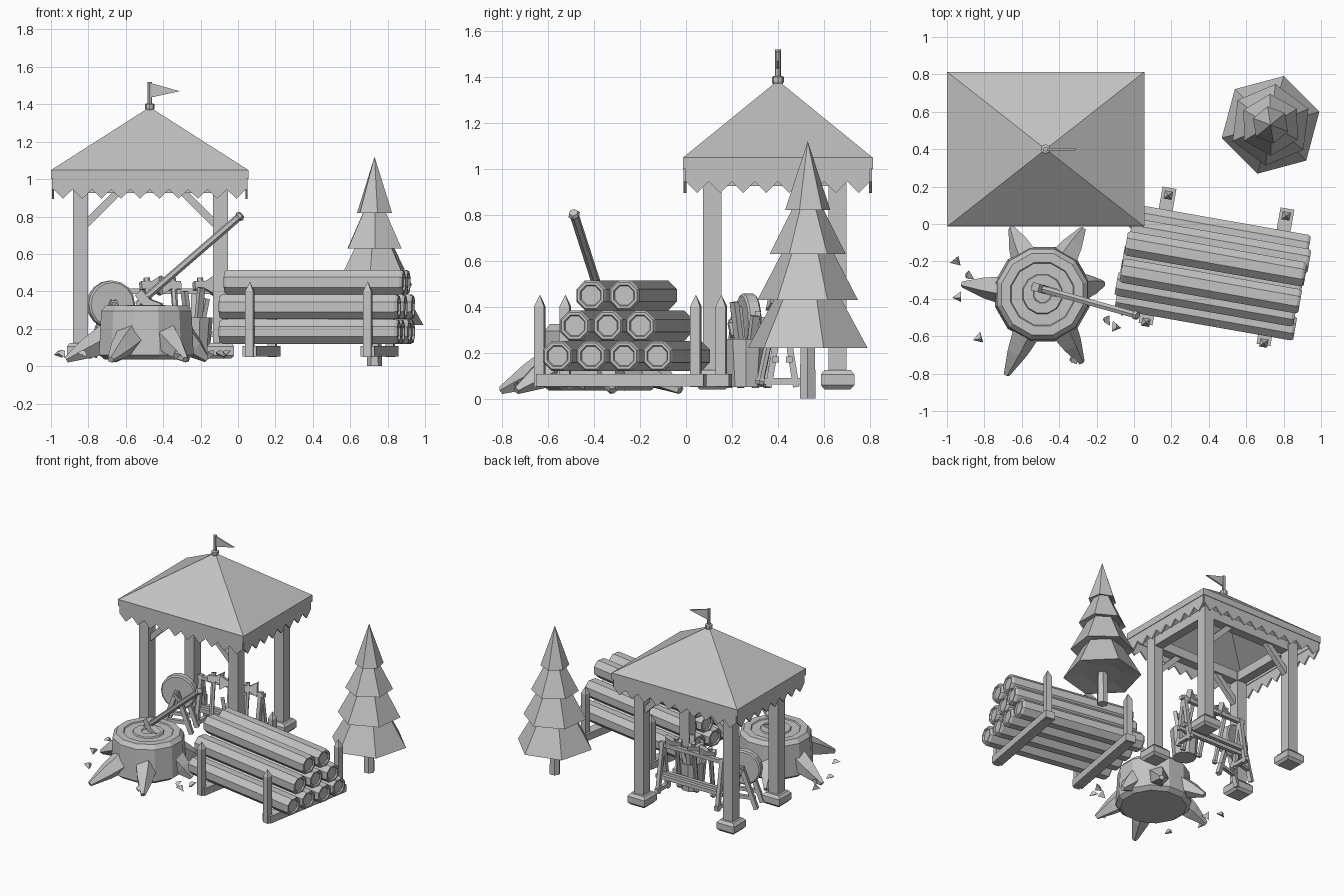
import bpy, bmesh, math, random
from mathutils import Vector, Matrix

cube = bpy.data.objects.get("Cube")
if cube:
    bpy.data.objects.remove(cube)
random.seed(4)

grey = bpy.data.materials.new("plain_grey")
grey.use_nodes = True
grey.diffuse_color = (0.55, 0.55, 0.55, 1)
grey.node_tree.nodes["Principled BSDF"].inputs["Base Color"].default_value = grey.diffuse_color


def finish(name, bm, matrix=Matrix()):
    bmesh.ops.recalc_face_normals(bm, faces=bm.faces)
    mesh = bpy.data.meshes.new(name)
    bm.to_mesh(mesh)
    bm.free()
    mesh.materials.append(grey)
    obj = bpy.data.objects.new(name, mesh)
    obj.matrix_world = matrix
    bpy.context.collection.objects.link(obj)
    return obj


def place(loc, turn=0):
    return Matrix.Translation(loc) @ Matrix.Rotation(math.radians(turn), 4, 'Z')


def along(a, b):
    d = Vector(b) - Vector(a)
    return Matrix.Translation(a) @ d.to_track_quat('Z', 'Y').to_matrix().to_4x4(), d.length


def lathe(name, sides, profile, matrix, phase=0.0, squash=1.0):
    """Flat-sided solid from (radius, height) pairs, capped at both ends."""
    bm = bmesh.new()
    rings = []
    for r, z in profile:
        rings.append([bm.verts.new((r * math.cos(t), squash * r * math.sin(t), z))
                      for t in (math.tau * (i + phase) / sides for i in range(sides))])
    for low, high in zip(rings, rings[1:]):
        for i in range(sides):
            j = (i + 1) % sides
            bm.faces.new((low[i], low[j], high[j], high[i]))
    bm.faces.new(rings[0])
    bm.faces.new(rings[-1])
    bmesh.ops.remove_doubles(bm, verts=bm.verts, dist=0.0005)
    return finish(name, bm, matrix)


def box(name, size, matrix):
    bm = bmesh.new()
    bmesh.ops.create_cube(bm, size=1)
    bmesh.ops.scale(bm, vec=size, verts=bm.verts)
    return finish(name, bm, matrix)


def bar(name, a, b, w, d=None):
    m, length = along(a, b)
    return box(name, (w, d or w, length), m @ Matrix.Translation((0, 0, length / 2)))


def plate(name, outline, thick, matrix):
    """Outline in local x/z, thickened along y."""
    bm = bmesh.new()
    face = bm.faces.new([bm.verts.new((x, -thick / 2, z)) for x, z in outline])
    out = bmesh.ops.extrude_face_region(bm, geom=[face])
    bmesh.ops.translate(bm, vec=(0, thick, 0),
                        verts=[v for v in out["geom"] if isinstance(v, bmesh.types.BMVert)])
    return finish(name, bm, matrix)


# Pavilion: posts with chamfered feet
CX, CY, HX, HY = -0.472, 0.4, 0.525, 0.412
PX, PY = (-0.842, -0.093), (0.115, 0.66)
for x in PX:
    for y in PY:
        box("pavilion_post", (0.08, 0.08, 0.9), place((x, y, 0.55)))
        lathe("post_foot", 4, [(0.08, 0.04), (0.103, 0.058), (0.103, 0.105), (0.08, 0.125)],
              place((x, y, 0)), 0.5)
    bar("side_beam", (x, PY[0], 0.96), (x, PY[1], 0.96), 0.07)

# Top beams and diagonal braces
for y in PY:
    bar("cross_beam", (PX[0], y, 0.96), (PX[1], y, 0.96), 0.07)
    for x, s in ((PX[0], 1), (PX[1], -1)):
        bar("brace", (x + s * 0.03, y, 0.76), (x + s * 0.21, y, 0.94), 0.04)

# Canopy roof
bm = bmesh.new()
corners = [bm.verts.new((sx * HX, sy * HY, 1.05)) for sx, sy in ((-1, -1), (1, -1), (1, 1), (-1, 1))]
inner = [bm.verts.new(v.co * 0.96 + Vector((0, 0, 0.03))) for v in corners]
tip, inner_tip = bm.verts.new((0, 0, 1.385)), bm.verts.new((0, 0, 1.36))
for i in range(4):
    j = (i + 1) % 4
    bm.faces.new((corners[i], corners[j], tip))
    bm.faces.new((inner[j], inner[i], inner_tip))
    bm.faces.new((corners[j], corners[i], inner[i], inner[j]))
finish("canopy_roof", bm, place((CX, CY, 0)))


# Eave bands and toothed valance on each side
def valance(turn, half, offset, teeth):
    m = place((CX, CY, 0), turn)
    box("eave_band", (2 * half, 0.02, 0.05), m @ Matrix.Translation((0, -offset, 1.025)))
    step = 2 * (half - 0.01) / teeth
    pts = [(half - 0.01, 1.0), (-half + 0.01, 1.0)]
    for i in range(teeth):
        x = -half + 0.01 + i * step
        pts += [(x, 0.945), (x + step / 2, 0.895)]
    pts.append((half - 0.01, 0.945))
    plate("valance", pts, 0.012, m @ Matrix.Translation((0, -offset, 0)))


for k in range(2):
    valance(180 * k, HX, HY - 0.008, 10)
    valance(90 + 180 * k, HY, HX - 0.008, 8)

# Flag on the peak
lathe("flag_socket", 8, [(0.022, 1.37), (0.026, 1.38), (0.026, 1.4), (0.018, 1.405)], place((CX, CY, 0)))
lathe("flag_pole", 8, [(0.013, 1.39), (0.013, 1.52)], place((CX, CY, 0)))
plate("flag", [(0, 1.515), (0.16, 1.47), (0, 1.435)], 0.012, place((CX, CY, 0)))

# Layered fir tree
lathe("tree_trunk", 6, [(0.04, 0), (0.035, 0.3)], place((0.73, 0.53, 0)))
for k, (r, z, top_r, top_z) in enumerate([(0.27, 0.22, 0.13, 0.47), (0.22, 0.43, 0.1, 0.66),
                                          (0.165, 0.63, 0.06, 0.84), (0.1, 0.82, 0.0, 1.12)]):
    lathe("tree_tier", 6, [(r * 0.5, z + 0.02), (r, z), (top_r, top_z)],
          place((0.73, 0.53, 0), 15 + 8 * k))

# Log stack in its cradle
stack = place((0.43, -0.26, 0), -10)
for row, count in enumerate((4, 3, 2)):
    for i in range(count):
        shift = random.uniform(-0.015, 0.015) - 0.008 * row
        m = stack @ Matrix.Translation((shift, (i - (count - 1) / 2) * 0.147, 0.185 + 0.132 * row))
        lathe("log", 8, [(0.045, -0.475), (0.05, -0.485), (0.062, -0.485), (0.071, -0.47),
                         (0.071, 0.47), (0.062, 0.485), (0.05, 0.485), (0.045, 0.475)],
              m @ Matrix.Rotation(math.pi / 2, 4, 'Y'), 0.5)
for x in (-0.315, 0.325):
    box("cradle_beam", (0.075, 0.74, 0.055), stack @ Matrix.Translation((x, 0.035, 0.08)))
    for y in (-0.325, 0.365):
        lathe("cradle_post", 4, [(0.031, 0.05), (0.031, 0.4), (0.0, 0.452)],
              stack @ Matrix.Translation((x, y, 0)), 0.5)

# Chopping stump with growth rings and roots
SX, SY = -0.49, -0.375
lathe("stump", 12, [(0.23, 0.035), (0.262, 0.06), (0.25, 0.295), (0.225, 0.325), (0.175, 0.325),
                    (0.17, 0.318), (0.11, 0.318), (0.105, 0.327), (0.05, 0.327), (0.045, 0.32)],
      place((SX, SY, 0)), 0.5)
for angle, reach in ((173, 0.43), (246, 0.47), (300, 0.42), (115, 0.39), (58, 0.41), (10, 0.33)):
    c, s = math.cos(math.radians(angle)), math.sin(math.radians(angle))
    m, length = along((SX + 0.19 * c, SY + 0.19 * s, 0.16), (SX + reach * c, SY + reach * s, 0.035))
    lathe("stump_root", 5, [(0.085, 0), (0.06, length * 0.5), (0.018, length)], m)

# Wood chips
for x, y in ((-0.95, -0.2), (-0.94, -0.39), (-0.83, -0.61), (-0.32, -0.72), (-0.14, -0.51),
             (-0.1, -0.55), (-0.06, -0.46), (-0.88, -0.27)):
    tilt = Matrix.Rotation(random.uniform(0.3, 1.2), 4, 'X')
    lathe("wood_chip", 3, [(0.035, 0), (0.01, 0.025)], place((x, y, 0.06), random.uniform(0, 360)) @ tilt)


# Axe: handle running from the head to the grip
def axe(head, grip, blade_turn, size=1.0):
    m, length = along(head, grip)
    lathe("axe_handle", 6, [(0.02 * size, -0.05 * size), (0.02 * size, length - 0.03),
                            (0.027 * size, length - 0.015), (0.02 * size, length)], m, 0.5)
    shape = [(-0.045, -0.025), (0.025, -0.025), (0.085, -0.06), (0.085, 0.06), (0.025, 0.025), (-0.045, 0.025)]
    plate("axe_head", [(x * size, z * size) for x, z in shape], 0.045 * size,
          m @ Matrix.Rotation(math.radians(blade_turn), 4, 'Z'))


m_dir = Vector((0.52, -0.145, 0.45))
start = Vector((-0.50, -0.345, 0.36))
flat = along(start, start + m_dir)[0].to_3x3().inverted() @ Vector((0, 0, -1))
axe(start, start + m_dir, math.degrees(math.atan2(flat.y, flat.x)))

# Tool rack with leaning axes
for x in (-0.6, -0.1):
    for y in (0.36, 0.48):
        bar("rack_leg", (x, y, 0.05), (x, 0.42, 0.42), 0.028)
    bar("rack_foot", (x, 0.34, 0.075), (x, 0.5, 0.075), 0.028)
for z, y in ((0.17, 0.39), (0.17, 0.45), (0.4, 0.42)):
    bar("rack_rail", (-0.63, y, z), (-0.07, y, z), 0.028)
for x, turn in ((-0.485, 0), (-0.345, 180), (-0.2, 0)):
    axe((x, 0.4, 0.43), (x + 0.03, 0.32, 0.06), turn, 0.85)

# Bucket holding offcuts
BX, BY = -0.235, 0.262
lathe("bucket", 10, [(0.082, 0.05), (0.1, 0.26), (0.085, 0.26), (0.075, 0.12)], place((BX, BY, 0)))
for dx, dy, top in ((-0.04, -0.03, 0.4), (0.03, -0.04, 0.42), (0.0, 0.04, 0.38), (0.05, 0.03, 0.36)):
    bar("offcut", (BX + dx * 0.4, BY + dy * 0.4, 0.13), (BX + dx * 1.3, BY + dy * 1.3, top), 0.035, 0.025)

# Grindstone on trestle legs
grind = place((-0.68, 0.27, 0.33), 15)
lathe("grindstone", 16, [(0.118, -0.03), (0.128, -0.022), (0.128, 0.022), (0.118, 0.03)],
      grind @ Matrix.Rotation(math.pi / 2, 4, 'X'))
lathe("grindstone_axle", 6, [(0.016, -0.085), (0.016, 0.085)], grind @ Matrix.Rotation(math.pi / 2, 4, 'X'))
for y in (-0.06, 0.06):
    for x in (-0.11, 0.11):
        bar("grindstone_leg", grind @ Vector((x, y, -0.28)), grind @ Vector((0, y, 0.02)), 0.03)
    bar("trestle_tie", grind @ Vector((-0.1, y, -0.2)), grind @ Vector((0.1, y, -0.2)), 0.025)
bar("crank_arm", grind @ Vector((0, -0.08, 0)), grind @ Vector((0.05, -0.08, -0.06)), 0.02)
